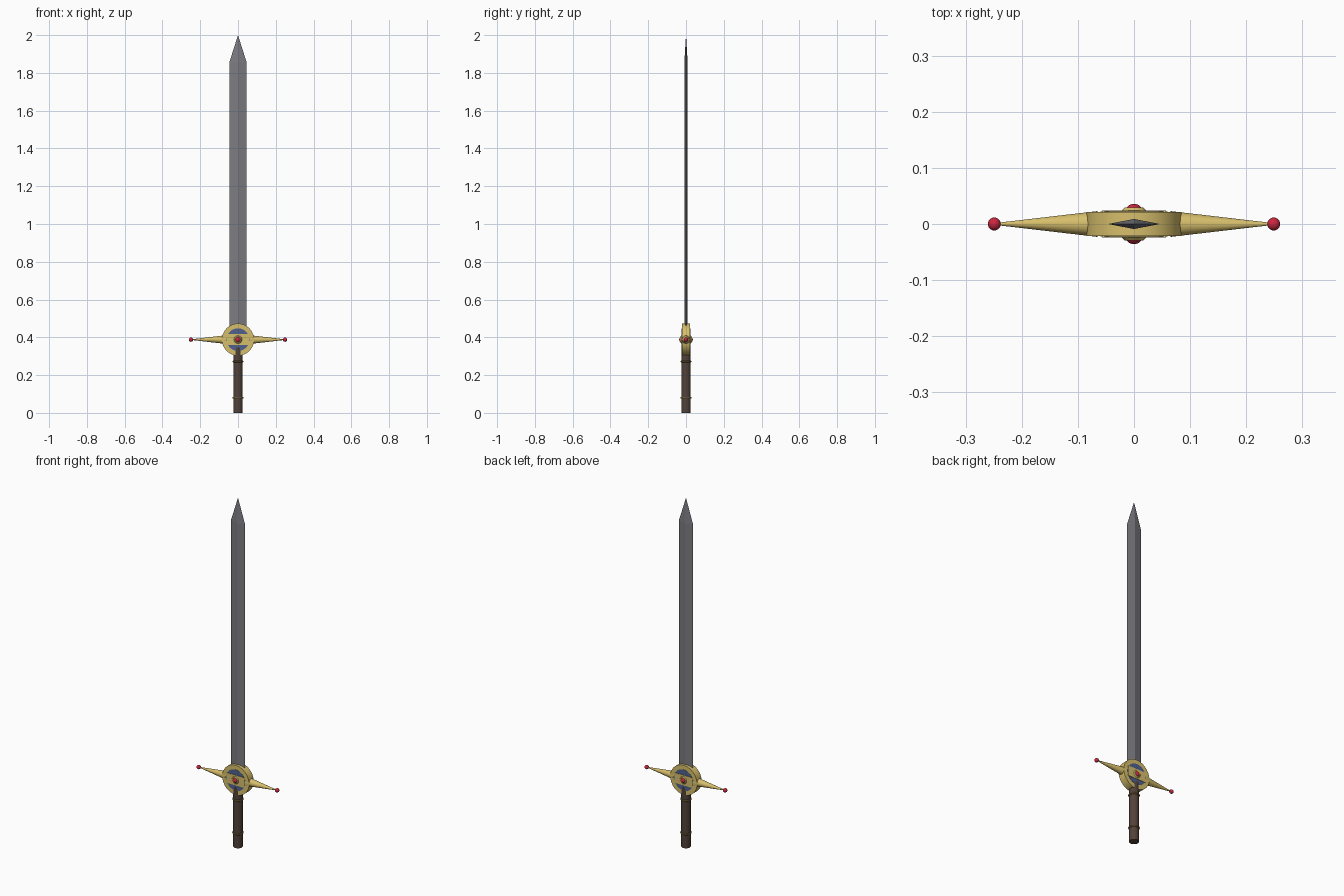
import bpy
import bmesh
from math import pi, radians

if "Cube" in bpy.data.objects:
    bpy.data.objects.remove(bpy.data.objects["Cube"])

GUARD_Z = 0.388


def material(name, color):
    mat = bpy.data.materials.new(name)
    mat.diffuse_color = (*color, 1)
    mat.use_nodes = True
    mat.node_tree.nodes["Principled BSDF"].inputs["Base Color"].default_value = mat.diffuse_color
    return mat


GOLD = material("gold", (0.68, 0.52, 0.15))
RED = material("red", (0.6, 0.02, 0.05))
BLUE = material("blue", (0.08, 0.12, 0.27))
BROWN = material("brown", (0.085, 0.055, 0.042))
BRASS = material("dark_brass", (0.2, 0.14, 0.05))
STEEL = material("steel", (0.2, 0.2, 0.22))


def finish(name, mat, smooth=True):
    ob = bpy.context.object
    ob.name = name
    ob.data.materials.append(mat)
    if smooth:
        bpy.ops.object.shade_smooth_by_angle(angle=radians(35))
    return ob


def cone(name, mat, r1, r2, depth, loc, rot=(0, 0, 0)):
    bpy.ops.mesh.primitive_cone_add(vertices=32, radius1=r1, radius2=r2,
                                    depth=depth, location=loc, rotation=rot)
    return finish(name, mat)


def ball(name, r, loc):
    bpy.ops.mesh.primitive_uv_sphere_add(segments=24, ring_count=16,
                                         radius=r, location=loc)
    return finish(name, RED)


def box(name, mat, size, loc):
    bpy.ops.mesh.primitive_cube_add(size=1, location=loc)
    bpy.context.object.scale = size
    return finish(name, mat, False)


# Blade: diamond section that tapers to a point
bm = bmesh.new()
section = [(-0.046, 0), (0, -0.009), (0.046, 0), (0, 0.009)]
low, high = [[bm.verts.new((x, y, z)) for x, y in section] for z in (0.42, 1.855)]
tip = bm.verts.new((0, 0, 2.0))
bm.faces.new(low[::-1])
for i in range(4):
    j = (i + 1) % 4
    bm.faces.new((low[i], low[j], high[j], high[i]))
    bm.faces.new((high[i], high[j], tip))
mesh = bpy.data.meshes.new("blade")
bm.to_mesh(mesh)
bm.free()
mesh.materials.append(STEEL)
bpy.context.collection.objects.link(bpy.data.objects.new("blade", mesh))

# Grip with two bands
cone("grip", BROWN, 0.025, 0.025, 0.345, (0, 0, 0.1725))
for i, z in enumerate((0.08, 0.272)):
    bpy.ops.mesh.primitive_torus_add(major_radius=0.025, minor_radius=0.005,
                                     major_segments=32, minor_segments=10,
                                     location=(0, 0, z))
    finish(f"grip_band_{i}", BRASS)

# Round guard: gold disc, blue inlay on both faces, raised crossbar
face_y = (pi / 2, 0, 0)
bpy.ops.mesh.primitive_cylinder_add(vertices=48, radius=0.085, depth=0.042,
                                    location=(0, 0, GUARD_Z), rotation=face_y)
finish("guard_disc", GOLD)
bpy.ops.mesh.primitive_cylinder_add(vertices=48, radius=0.06, depth=0.045,
                                    location=(0, 0, GUARD_Z), rotation=face_y)
finish("guard_inlay", BLUE)
box("guard_bar", GOLD, (0.114, 0.049, 0.058), (0, 0, GUARD_Z))

# Quillons with end gems, mirrored left and right
for side, s in (("right", 1), ("left", -1)):
    cone(f"quillon_{side}", GOLD, 0.023, 0.002, 0.18,
         (s * 0.155, 0, GUARD_Z), (0, s * pi / 2, 0))
    ball(f"end_gem_{side}", 0.0115, (s * 0.249, 0, GUARD_Z))

# Centre gems in small gold settings, front and back
for side, s in (("front", -1), ("back", 1)):
    cone(f"gem_setting_{side}", GOLD, 0.023, 0.017, 0.006,
         (0, s * 0.026, GUARD_Z), (-s * pi / 2, 0, 0))
    ball(f"centre_gem_{side}", 0.016, (0, s * 0.02, GUARD_Z))
